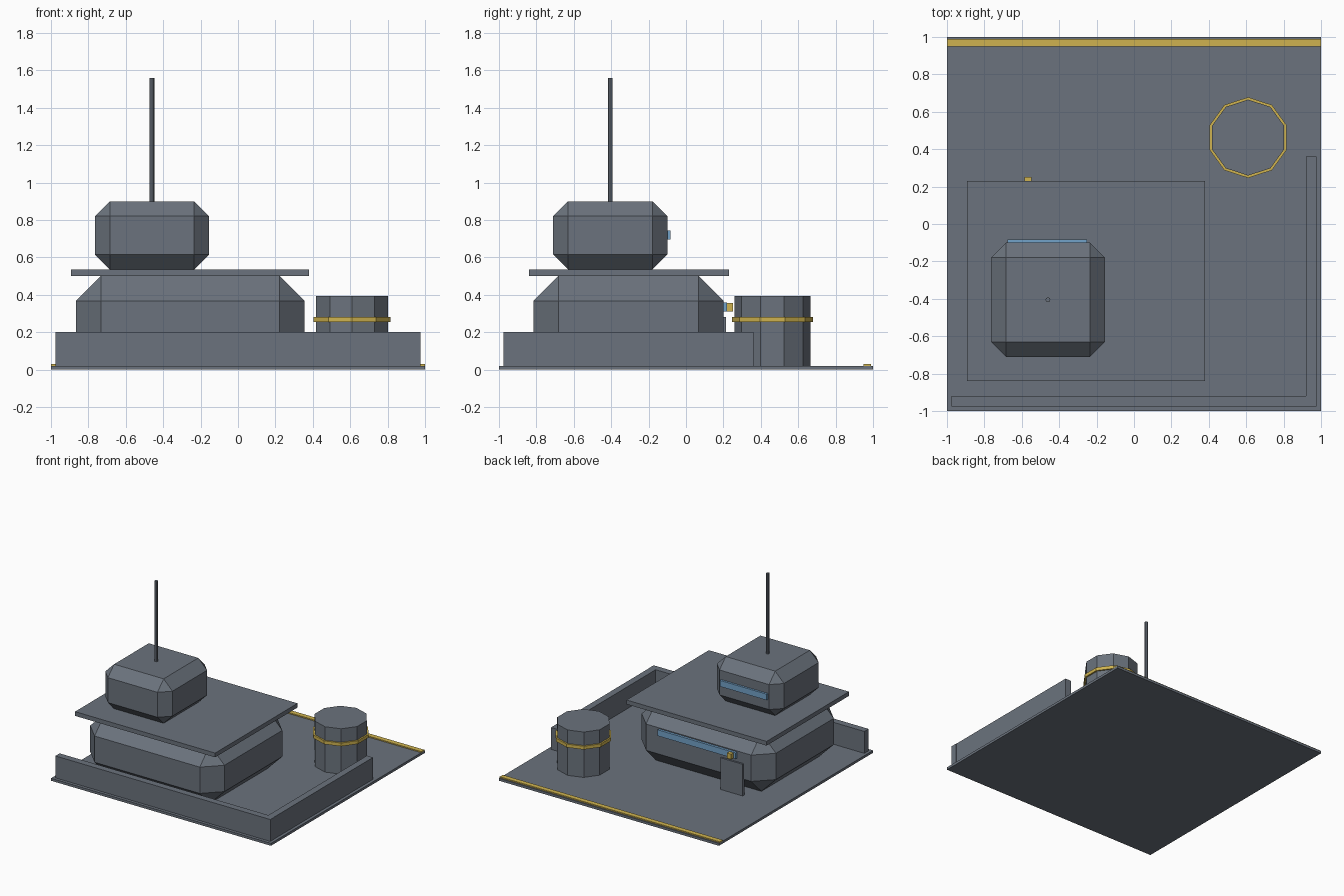
import bpy
import math

if "Cube" in bpy.data.objects:
    bpy.data.objects.remove(bpy.data.objects["Cube"])


def material(name, rgb):
    m = bpy.data.materials.new(name)
    m.diffuse_color = (*rgb, 1.0)
    m.use_nodes = True
    m.node_tree.nodes["Principled BSDF"].inputs["Base Color"].default_value = m.diffuse_color
    return m


GRAY = material("slate gray", (0.147, 0.171, 0.205))
GOLD = material("warning yellow", (0.62, 0.45, 0.08))
BLUE = material("window blue", (0.17, 0.36, 0.58))


def finish(name, mat):
    ob = bpy.context.object
    ob.name = name
    ob.data.materials.append(mat)
    return ob


def box(name, x, y, z, mat=GRAY, chamfer=0.0):
    """Box from (min, max) ranges, with optional flat chamfers on all edges."""
    spans = (x, y, z)
    bpy.ops.mesh.primitive_cube_add(size=1, location=[(a + b) / 2 for a, b in spans])
    ob = finish(name, mat)
    size = [b - a for a, b in spans]
    for v in ob.data.vertices:
        v.co = [c * s for c, s in zip(v.co, size)]
    if chamfer:
        mod = ob.modifiers.new("chamfer", 'BEVEL')
        mod.width = chamfer
        mod.segments = 1
        mod.limit_method = 'NONE'
    return ob


def prism(name, sides, radius, x, y, z, mat=GRAY):
    """Upright prism with one corner pointing to the back."""
    bpy.ops.mesh.primitive_cylinder_add(vertices=sides, radius=radius, depth=z[1] - z[0],
                                        location=(x, y, (z[0] + z[1]) / 2))
    return finish(name, mat)


# Ground plate with yellow edge strip at the back
box("base_plate", (-1, 1), (-1, 1), (0, 0.02))
box("edge_strip", (-1, 1), (0.95, 0.99), (0.02, 0.029), GOLD)

# Perimeter walls
box("front_wall", (-0.977, 0.977), (-0.975, -0.92), (0.02, 0.2))
box("side_wall", (0.92, 0.975), (-0.92, 0.36), (0.02, 0.2))

# Main building: chamfered lower block, roof slab and upper block
box("lower_block", (-0.865, 0.355), (-0.815, 0.2), (0.02, 0.5), chamfer=0.132)
box("roof_slab", (-0.893, 0.38), (-0.84, 0.23), (0.5, 0.535))
box("upper_block", (-0.765, -0.155), (-0.71, -0.1), (0.535, 0.9), chamfer=0.08)
prism("mast", 8, 0.013, -0.46, -0.405, (0.9, 1.56))

# Windows, door and door lamp on the back face
box("lower_window", (-0.605, 0.105), (0.19, 0.22), (0.31, 0.36), BLUE)
box("upper_window", (-0.675, -0.25), (-0.11, -0.083), (0.695, 0.745), BLUE)
box("door", (-0.665, -0.465), (0.19, 0.215), (0.02, 0.28))
box("door_lamp", (-0.585, -0.548), (0.2, 0.25), (0.312, 0.355), GOLD)

# Storage tank with yellow band
prism("tank", 10, 0.203, 0.61, 0.462, (0.02, 0.393))
prism("tank_band", 10, 0.216, 0.61, 0.462, (0.255, 0.282), GOLD)
